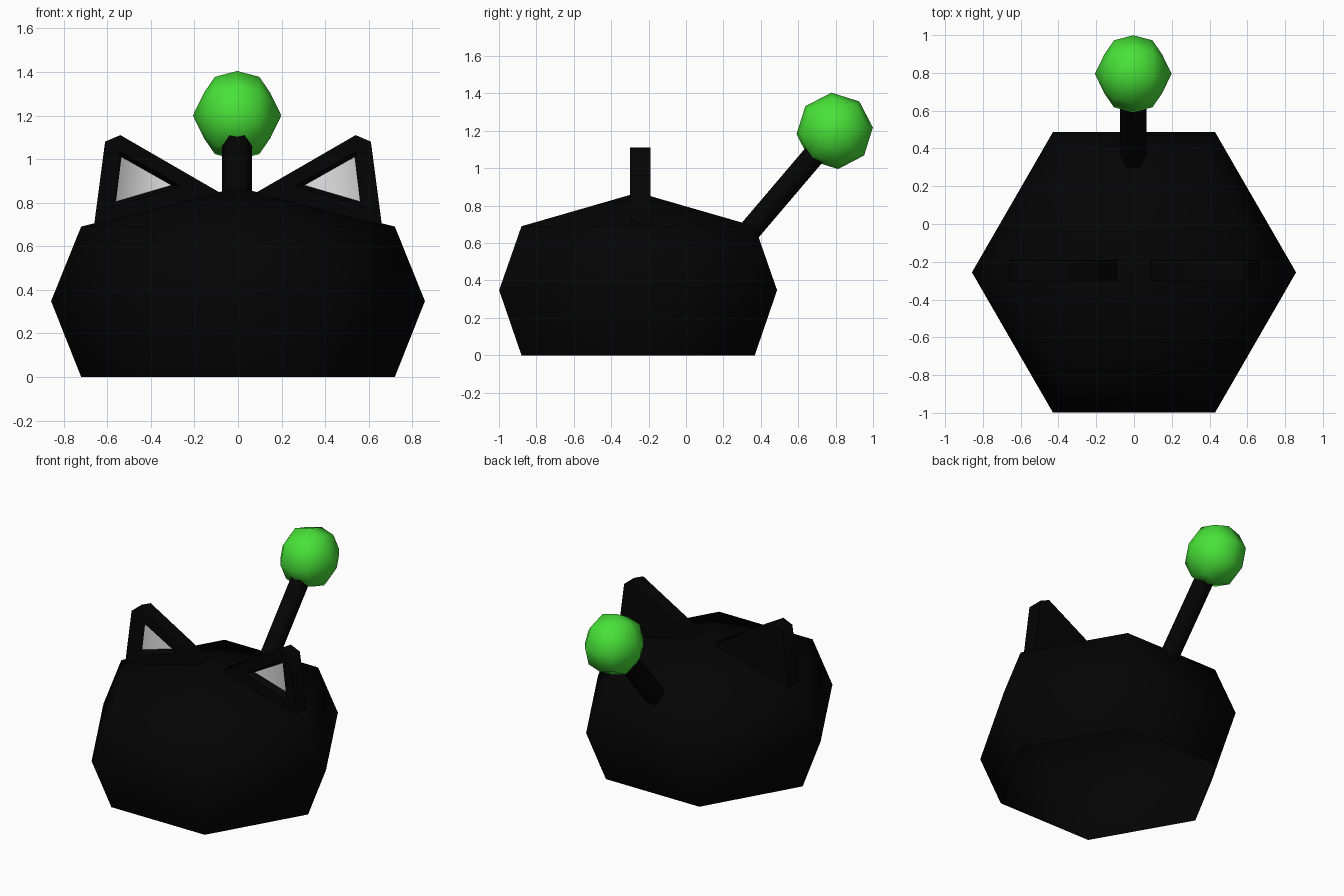
import bpy, bmesh, math
from mathutils import Vector, Matrix

cube = bpy.data.objects.get("Cube")
if cube:
    bpy.data.objects.remove(cube, do_unlink=True)


def material(name, rgb):
    m = bpy.data.materials.new(name)
    m.use_nodes = True
    m.diffuse_color = (*rgb, 1)
    m.node_tree.nodes["Principled BSDF"].inputs["Base Color"].default_value = (*rgb, 1)
    return m


BLACK = material("black", (0.0012, 0.0012, 0.0012))
GREEN = material("green", (0.065, 0.76, 0.04))
GREY = material("light_grey", (0.8, 0.8, 0.8))


def finish(name, bm, mats, angle):
    bmesh.ops.recalc_face_normals(bm, faces=bm.faces)
    mesh = bpy.data.meshes.new(name)
    bm.to_mesh(mesh)
    bm.free()
    for m in mats:
        mesh.materials.append(m)
    ob = bpy.data.objects.new(name, mesh)
    bpy.context.collection.objects.link(ob)
    bpy.ops.object.select_all(action='DESELECT')
    ob.select_set(True)
    bpy.context.view_layer.objects.active = ob
    bpy.ops.object.shade_smooth_by_angle(angle=math.radians(angle))


def lathe(profile, sides, matrix):
    """Spin (radius, height) points about z; a zero radius closes to a point."""
    bm = bmesh.new()
    rings = []
    for r, h in profile:
        n = sides if r > 0 else 1
        rings.append([bm.verts.new((r * math.cos(math.tau * i / sides),
                                    r * math.sin(math.tau * i / sides), h))
                      for i in range(n)])
    for a, b in zip(rings, rings[1:]):
        for i in range(sides):
            j = (i + 1) % sides
            quad = [a[i % len(a)], a[j % len(a)], b[j % len(b)], b[i % len(b)]]
            bm.faces.new(list(dict.fromkeys(quad)))
    bmesh.ops.transform(bm, matrix=matrix, verts=bm.verts)
    return bm


# Six-sided hollow body, open underneath, with a low pointed top
finish("body", lathe([(0.72, 0), (0.858, 0.348), (0.72, 0.69), (0, 0.87)], 6,
                     Matrix.Translation((0, -0.256, 0))), [BLACK], 80)

# Tail, a hexagonal rod leaning back, its ends hidden in the body and the ball
start, ball_centre = Vector((-0.004, 0.305, 0.624)), Vector((-0.004, 0.795, 1.2))
axis = ball_centre - start
tilt = Matrix.Rotation(-math.atan2(axis.y, axis.z), 4, 'X')
finish("tail", lathe([(0.069, 0), (0.069, axis.length - 0.06)], 6,
                     Matrix.Translation(start) @ tilt), [BLACK], 62)

# Faceted ball on the tail, spun about the x axis
BALL = [(0, -0.203), (0.105, -0.152), (0.178, -0.102), (0.205, 0),
        (0.178, 0.102), (0.105, 0.152), (0, 0.203)]
finish("tail_ball", lathe(BALL, 8, Matrix.Translation(ball_centre)
                          @ Matrix.Rotation(math.radians(5), 4, 'X')
                          @ Matrix.Rotation(math.pi / 2, 4, 'Y')), [GREEN], 80)

# Ears: thick plates with a sloping triangular recess in front
OUTER = [(0.09, 0.85), (0.54, 1.11), (0.61, 1.08), (0.66, 0.70), (0.60, 0.68), (0.09, 0.81)]
FLOOR = [(0.305, 0.88), (0.535, 1.01), (0.56, 0.805)]
LIP = [(0.26, 0.877), (0.553, 1.04), (0.586, 0.775)]
MATCH = [0, 1, 1, 2, 2, 0]      # recess corner facing each outer corner


def ear(name, side):
    bm = bmesh.new()

    def ring(points, y):
        return [bm.verts.new((side * x, y, z)) for x, z in points]

    front, back = ring(OUTER, -0.30), ring(OUTER, -0.19)
    lip, floor = ring(LIP, -0.30), ring(FLOOR, -0.255)
    bm.faces.new(back)
    for i in range(6):
        j = (i + 1) % 6
        bm.faces.new([front[i], front[j], back[j], back[i]])
        bm.faces.new(list(dict.fromkeys([front[i], front[j], lip[MATCH[j]], lip[MATCH[i]]])))
    for i in range(3):
        j = (i + 1) % 3
        bm.faces.new([lip[i], lip[j], floor[j], floor[i]])
    bm.faces.new(floor).material_index = 1
    finish(name, bm, [BLACK, GREY], 65)


ear("left_ear", 1)
ear("right_ear", -1)
